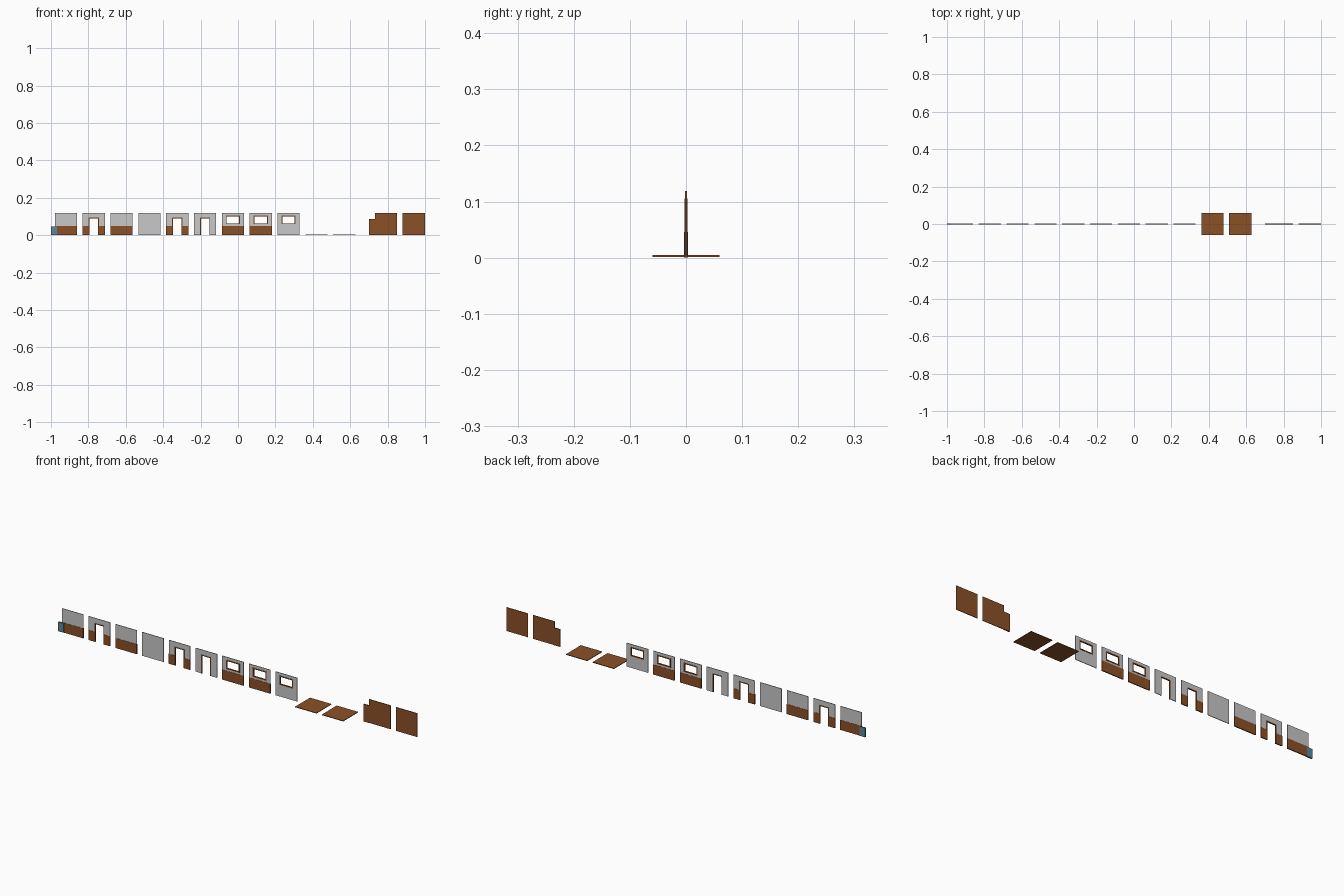
import bpy, bmesh

if "Cube" in bpy.data.objects:
    bpy.data.objects.remove(bpy.data.objects["Cube"])


def material(name, rgb):
    m = bpy.data.materials.new(name)
    m.diffuse_color = (*rgb, 1)
    m.use_nodes = True
    m.node_tree.nodes["Principled BSDF"].inputs["Base Color"].default_value = m.diffuse_color
    return m


PLASTER = material("grey plaster", (0.58, 0.58, 0.58))
WOOD = material("brown wood", (0.26, 0.082, 0.02))
BLUE = material("slate blue", (0.10, 0.25, 0.34))

TILE, PITCH = 0.119, 0.1488
HALF = TILE / 2
FIRST = -0.92
THIN, THICK = 0.003, 0.006


def panel(name, mat, xs, zs, depth, holes=()):
    """Upright slab made of grid cells, without the listed (column, row) cells."""
    bm = bmesh.new()
    grid = [[bm.verts.new((x, -depth / 2, z)) for z in zs] for x in xs]
    for i in range(len(xs) - 1):
        for j in range(len(zs) - 1):
            if (i, j) not in holes:
                bm.faces.new((grid[i][j], grid[i + 1][j],
                              grid[i + 1][j + 1], grid[i][j + 1]))
    bmesh.ops.delete(bm, geom=[v for v in bm.verts if not v.link_faces],
                     context='VERTS')
    ext = bmesh.ops.extrude_face_region(bm, geom=bm.faces[:],
                                        use_keep_orig=True)
    new = [g for g in ext["geom"] if isinstance(g, bmesh.types.BMVert)]
    bmesh.ops.translate(bm, verts=new, vec=(0, depth, 0))
    bmesh.ops.recalc_face_normals(bm, faces=bm.faces[:])
    me = bpy.data.meshes.new(name)
    bm.to_mesh(me)
    bm.free()
    me.materials.append(mat)
    ob = bpy.data.objects.new(name, me)
    bpy.context.collection.objects.link(ob)
    return ob


def wall(name, cx, panelled, opening=None):
    """Wall tile; opening = (half width, bottom, top) of the outer frame."""
    low = 0.05 if panelled else 0.0
    if opening is None:
        panel(name + "_plaster", PLASTER, (cx - HALF, cx + HALF), (low, TILE), THIN)
        if panelled:
            panel(name + "_wainscot", WOOD, (cx - HALF, cx + HALF), (0, low), 0.005)
        return
    w, b, t = opening
    xs = (cx - HALF, cx - w, cx + w, cx + HALF)
    if b > 0:  # window
        panel(name + "_plaster", PLASTER, xs, (low, b, t, TILE), THIN, [(1, 1)])
        if panelled:
            panel(name + "_wainscot", WOOD, (xs[0], xs[3]), (0, low), 0.005)
        f = 0.005
        panel(name + "_window_frame", WOOD, (cx - w, cx - w + f, cx + w - f, cx + w),
              (b, b + f, t - f, t), THICK, [(1, 1)])
    else:      # doorway
        panel(name + "_plaster", PLASTER, xs, (low, t, TILE), THIN, [(1, 0)])
        if panelled:
            for x0, x1 in (xs[:2], xs[2:]):
                panel(name + "_wainscot", WOOD, (x0, x1), (0, low), 0.005)
        f = 0.004
        panel(name + "_door_frame", WOOD, (cx - w, cx - w + f, cx + w - f, cx + w),
              (0, t - f, t), THICK, [(1, 0)])


# Nine wall tiles
DOOR, WINDOW = (0.027, 0, 0.094), (0.038, 0.059, 0.105)
walls = [("panelled_wall", True, None), ("panelled_door_wall", True, DOOR),
         ("panelled_wall_plain", True, None), ("plaster_wall", False, None),
         ("panelled_door_wall_narrow", True, DOOR), ("plaster_door_wall", False, DOOR),
         ("panelled_window_wall", True, WINDOW), ("panelled_window_wall_b", True, WINDOW),
         ("plaster_window_wall", False, WINDOW)]
for i, (name, panelled, opening) in enumerate(walls):
    wall(name, FIRST + i * PITCH, panelled, opening)

# Blue plate on the end of the first wall
panel("blue_plate", BLUE, (-1.0, -0.969), (0, 0.046), 0.008)

# Two floor tiles
for i in (9, 10):
    cx = FIRST + i * PITCH
    floor = panel("floor_tile", WOOD, (cx - HALF, cx + HALF), (0.0015, 0.0045), TILE)

# Two wooden wall tiles, the first with a low side plate
for i in (11.5, 12.5):
    cx = FIRST + i * PITCH
    panel("wooden_wall", WOOD, (cx - HALF, cx + HALF), (0, TILE), THIN)
panel("side_plate", WOOD, (0.70, 0.732), (0, 0.087), THICK)
